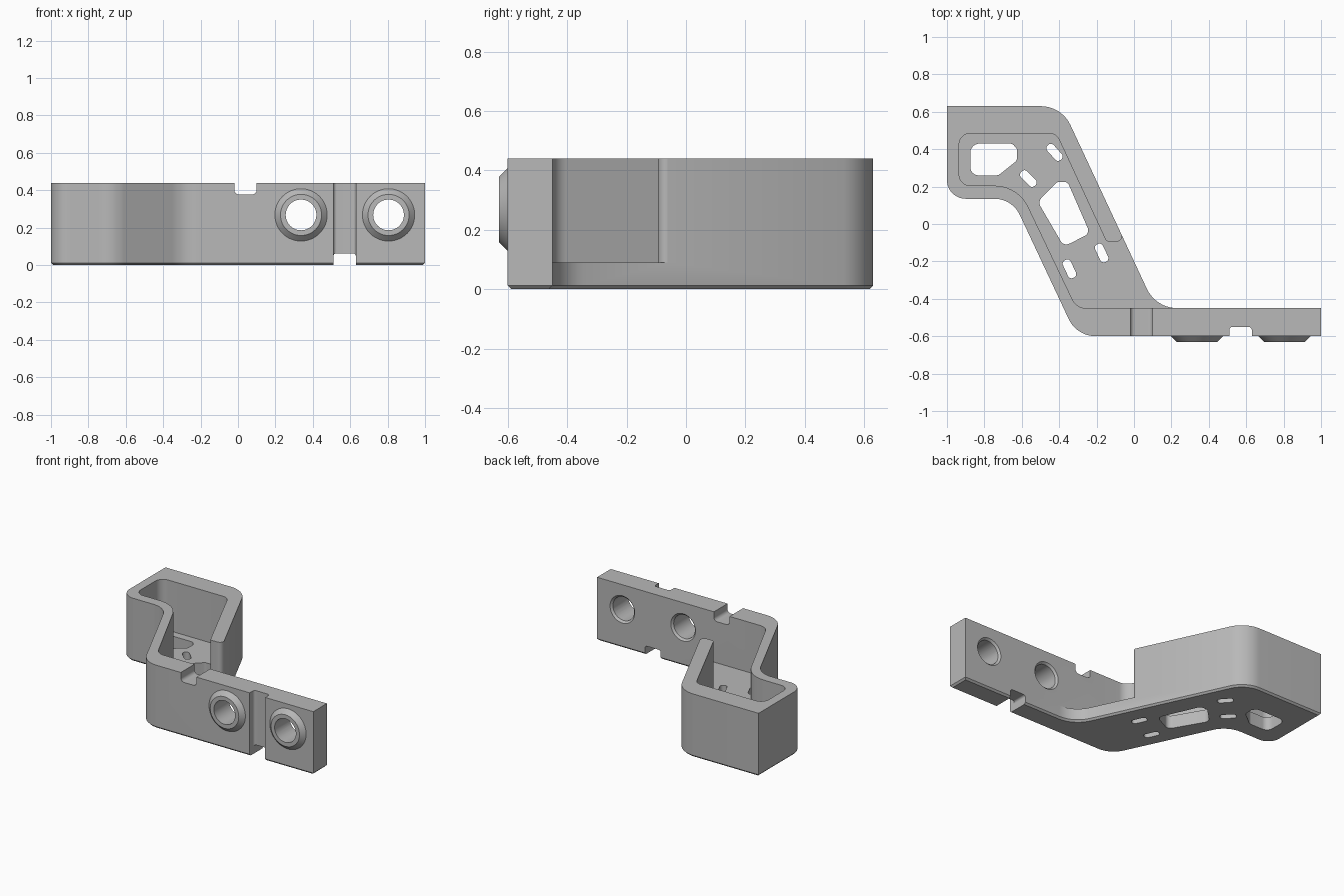
import bpy, bmesh, math
from mathutils import Vector

cube = bpy.data.objects.get("Cube")
if cube:
    bpy.data.objects.remove(cube, do_unlink=True)

grey = bpy.data.materials.new("plain grey")
grey.use_nodes = True
colour = (0.48, 0.48, 0.48, 1)
grey.diffuse_color = colour
grey.node_tree.nodes["Principled BSDF"].inputs["Base Color"].default_value = colour

HEIGHT, FLOOR = 0.44, 0.09
BACK, FRONT = -0.45, -0.6


def rounded(corners, steps=10):
    """Polygon with every (x, y, radius) corner replaced by an arc."""
    out = []
    for i, (x, y, r) in enumerate(corners):
        p = Vector((x, y))
        if r == 0:
            out.append(p)
            continue
        a = (Vector(corners[i - 1][:2]) - p).normalized()
        b = (Vector(corners[(i + 1) % len(corners)][:2]) - p).normalized()
        half = a.angle(b) / 2
        centre = p + (a + b).normalized() * (r / math.sin(half))
        start = p + a * (r / math.tan(half)) - centre
        end = p + b * (r / math.tan(half)) - centre
        sweep = math.atan2(start.x * end.y - start.y * end.x, start.dot(end))
        for k in range(steps + 1):
            t = sweep * k / steps
            c, s = math.cos(t), math.sin(t)
            out.append(centre + Vector((c * start.x - s * start.y, s * start.x + c * start.y)))
    return out


def prism(name, points, low, high, axis="z", chamfer=0):
    """Extrude a flat outline along z, or along y for an x-z outline."""
    bm = bmesh.new()
    place = (lambda p, h: (p[0], p[1], h)) if axis == "z" else (lambda p, h: (p[0], h, p[1]))
    rings = [[bm.verts.new(place(p, h)) for p in points] for h in (low, high)]
    n = len(points)
    base = bm.faces.new(rings[0])
    bm.faces.new(rings[1])
    for i in range(n):
        j = (i + 1) % n
        bm.faces.new((rings[0][i], rings[0][j], rings[1][j], rings[1][i]))
    bmesh.ops.recalc_face_normals(bm, faces=bm.faces[:])
    if chamfer:
        bmesh.ops.bevel(bm, geom=list(base.edges), offset=chamfer, segments=1, affect="EDGES")
    return finish(name, bm)


def tube(name, x, z, y0, r0, y1, r1):
    """Cone or cylinder along y."""
    bm = bmesh.new()
    rings = []
    for y, r in ((y0, r0), (y1, r1)):
        rings.append([bm.verts.new((x + r * math.cos(k * math.tau / 48), y,
                                    z + r * math.sin(k * math.tau / 48))) for k in range(48)])
        bm.faces.new(rings[-1])
    for i in range(48):
        j = (i + 1) % 48
        bm.faces.new((rings[0][i], rings[0][j], rings[1][j], rings[1][i]))
    bmesh.ops.recalc_face_normals(bm, faces=bm.faces[:])
    return finish(name, bm)


def finish(name, bm):
    mesh = bpy.data.meshes.new(name)
    bm.to_mesh(mesh)
    bm.free()
    mesh.materials.append(grey)
    obj = bpy.data.objects.new(name, mesh)
    bpy.context.collection.objects.link(obj)
    return obj


def combine(target, other, operation="DIFFERENCE"):
    other.hide_render = True
    mod = target.modifiers.new(other.name, "BOOLEAN")
    mod.operation, mod.solver, mod.object = operation, "EXACT", other
    bpy.context.view_layer.objects.active = target
    bpy.ops.object.modifier_apply(modifier=mod.name)
    bpy.data.objects.remove(other, do_unlink=True)


# Solid body: slanted box joined to the long front plate
body = prism("bracket_body", rounded([
    (-1, 0.63, 0), (-1, 0.135, 0.1), (-0.651, 0.135, 0.15), (-0.306, FRONT, 0.16),
    (1, FRONT, 0), (1, BACK, 0), (0.117, BACK, 0.18), (-0.387, 0.63, 0.175)]),
    0, HEIGHT, chamfer=0.012)

# Open tray, which leaves a rounded end on the slanted back wall
tray = rounded([
    (-0.935, 0.485, 0.06), (-0.935, 0.205, 0.06), (-0.62, 0.205, 0.2), (-0.307, BACK, 0.08),
    (0.4, BACK, 0), (0.4, -0.05, 0), (-0.068, -0.05, 0), (-0.048, -0.095, 0.03),
    (-0.147, -0.095, 0.025), (-0.416, 0.485, 0.06)])
combine(body, prism("tray_cutter", tray, FLOOR, 0.6))

# Two large windows in the floor
windows = [
    [(-0.875, 0.43, 0.05), (-0.65, 0.43, 0.03), (-0.625, 0.4, 0.02), (-0.625, 0.34, 0.03),
     (-0.725, 0.26, 0.04), (-0.875, 0.26, 0.045)],
    [(-0.515, 0.12, 0.04), (-0.41, 0.225, 0.03), (-0.355, 0.225, 0.03),
     (-0.235, -0.05, 0.035), (-0.375, -0.12, 0.035)]]
for corners in windows:
    combine(body, prism("window_cutter", rounded(corners), -0.1, 0.2))

# Four small slots in the floor
for x, y, turn in ((-0.425, 0.383, -48), (-0.565, 0.243, -45),
                   (-0.173, -0.155, -65), (-0.345, -0.24, -65)):
    along = Vector((math.cos(math.radians(turn)), math.sin(math.radians(turn)))) * 0.052
    side = along.orthogonal().normalized() * 0.023
    spots = [along + side, along - side, -along - side, side - along]
    slot = rounded([(x + p.x, y + p.y, 0.02) for p in spots], 6)
    combine(body, prism("slot_cutter", slot, -0.1, 0.2))

# Notch in the top edge, groove down the front, notch in the bottom edge
top_notch = [(-0.02, 0.6, 0), (-0.02, 0.377, 0.025), (0.1, 0.377, 0.025), (0.1, 0.6, 0)]
combine(body, prism("top_notch_cutter", rounded(top_notch), -0.7, -0.4, "y"))
groove = [(0.51, -0.7, 0), (0.51, -0.55, 0.018), (0.63, -0.55, 0.018), (0.63, -0.7, 0)]
combine(body, prism("groove_cutter", rounded(groove), -0.1, 0.6))
low_notch = [(0.51, -0.1, 0), (0.51, 0.062, 0.015), (0.63, 0.062, 0.015), (0.63, -0.1, 0)]
combine(body, prism("low_notch_cutter", rounded(low_notch), -0.7, -0.4, "y"))

# Tapered bosses with bolt holes, eased on the back
for x in (0.337, 0.805):
    z = 0.268
    combine(body, tube("boss", x, z, -0.58, 0.16, -0.63, 0.11), "UNION")
    combine(body, tube("hole_cutter", x, z, -0.8, 0.082, -0.3, 0.082))
    combine(body, tube("hole_edge_cutter", x, z, -0.47, 0.075, -0.44, 0.105))

# Smooth curved walls, crisp edges
bpy.ops.object.select_all(action="DESELECT")
body.select_set(True)
bpy.context.view_layer.objects.active = body
bpy.ops.object.shade_smooth_by_angle(angle=math.radians(25))
